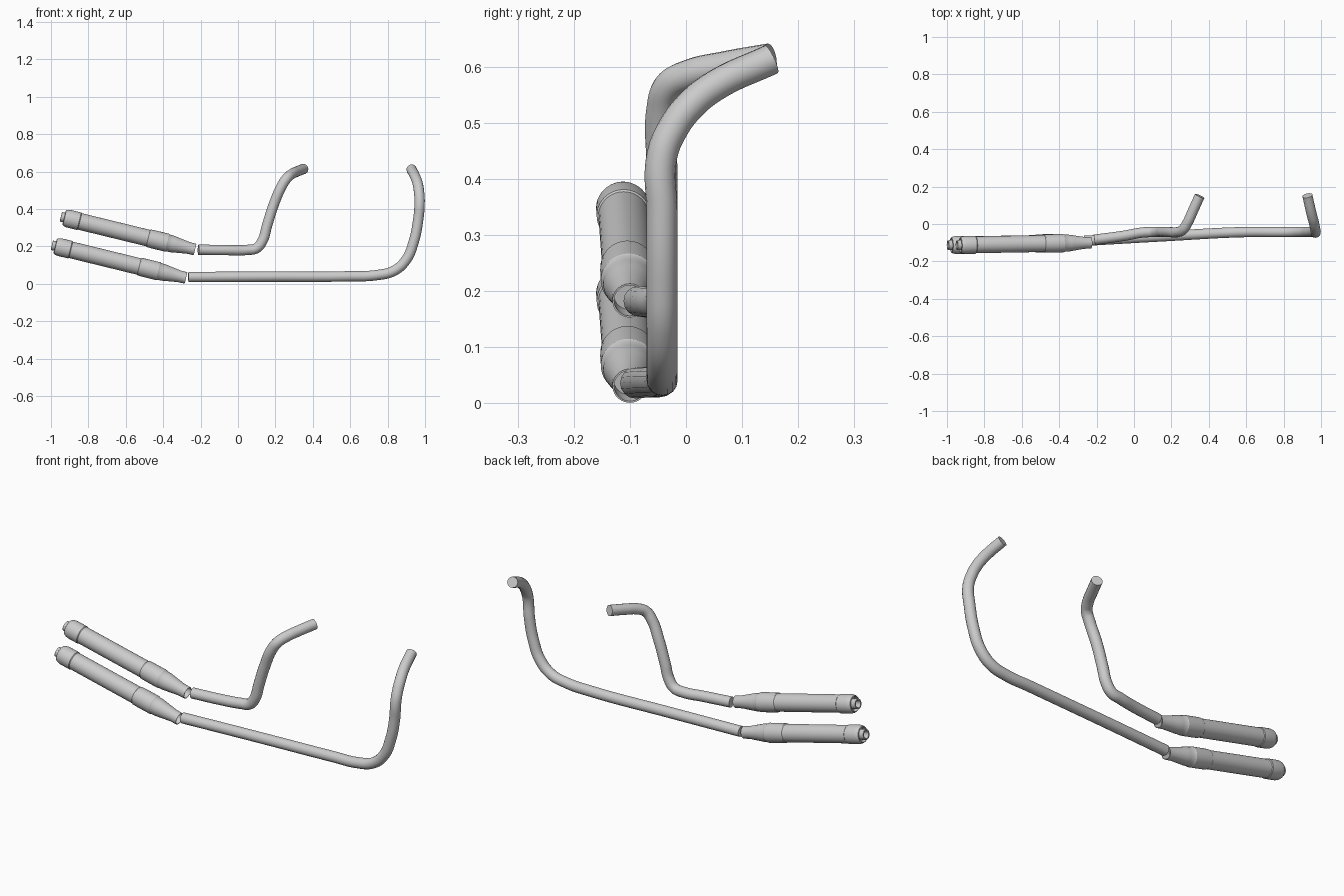
import bpy, bmesh, math
from mathutils import Vector

if "Cube" in bpy.data.objects:
    bpy.data.objects.remove(bpy.data.objects["Cube"])

metal = bpy.data.materials.new("light_grey_metal")
metal.use_nodes = True
colour = (0.6, 0.6, 0.6, 1)
metal.diffuse_color = colour
metal.node_tree.nodes["Principled BSDF"].inputs["Base Color"].default_value = colour


def finish(obj, angle=30):
    bpy.ops.object.select_all(action='DESELECT')
    bpy.context.view_layer.objects.active = obj
    obj.select_set(True)
    if obj.type == 'CURVE':
        bpy.ops.object.convert(target='MESH')
        obj = bpy.context.object
    obj.data.materials.clear()
    obj.data.materials.append(metal)
    bpy.ops.object.shade_smooth_by_angle(angle=math.radians(angle))


def muffler(name, tip, inlet, profile):
    # Lathe the profile around the line from outlet tip to inlet
    tip, inlet = Vector(tip), Vector(inlet)
    bm = bmesh.new()
    verts = [bm.verts.new((r, 0, t)) for t, r in profile]
    edges = [bm.edges.new(pair) for pair in zip(verts, verts[1:])]
    bmesh.ops.spin(bm, geom=verts + edges, cent=(0, 0, 0), axis=(0, 0, 1),
                   angle=math.tau, steps=40, use_merge=True)
    bmesh.ops.remove_doubles(bm, verts=bm.verts, dist=0.0002)
    bmesh.ops.recalc_face_normals(bm, faces=bm.faces)
    mesh = bpy.data.meshes.new(name)
    bm.to_mesh(mesh)
    bm.free()
    obj = bpy.data.objects.new(name, mesh)
    bpy.context.collection.objects.link(obj)
    obj.location = tip
    obj.rotation_mode = 'QUATERNION'
    obj.rotation_quaternion = (inlet - tip).to_track_quat('Z', 'Y')
    finish(obj)


def pipe(name, points, radius):
    # Capped round tube along a smooth path
    curve = bpy.data.curves.new(name, 'CURVE')
    curve.dimensions = '3D'
    curve.bevel_depth = radius
    curve.bevel_resolution = 6
    curve.resolution_u = 10
    curve.use_fill_caps = True
    spline = curve.splines.new('BEZIER')
    spline.bezier_points.add(len(points) - 1)
    for bp, co in zip(spline.bezier_points, points):
        bp.co = co
        bp.handle_left_type = bp.handle_right_type = 'AUTO'
    obj = bpy.data.objects.new(name, curve)
    bpy.context.collection.objects.link(obj)
    finish(obj, 40)


# Distance from outlet, radius: hollow outlet, recessed cap, body, band, cone, hollow inlet
profile = [(.08, 0), (.08, .019), (0, .019), (0, .026), (.04, .026), (.04, .036),
           (.018, .037), (.02, .041), (.028, .045), (.042, .048), (.1, .048),
           (.104, .045), (.48, .045), (.484, .048), (.51, .049), (.585, .049),
           (.59, .046), (.615, .045), (.64, .041), (.7, .032), (.738, .031),
           (.738, .028), (.69, .028), (.69, 0)]
muffler("upper_muffler", (-.947, -.113, .358), (-.23, -.1, .183), profile)
muffler("lower_muffler", (-.995, -.113, .206), (-.278, -.1, .031), profile)

pipe("upper_header_pipe", [
    (-.212, -.084, .182), (-.06, -.064, .18), (.05, -.045, .181), (.098, -.043, .19),
    (.13, -.043, .228), (.155, -.043, .31), (.19, -.043, .42), (.235, -.043, .525),
    (.262, -.03, .565), (.285, .005, .585), (.315, .07, .6), (.351, .15, .614)], .0275)
pipe("lower_header_pipe", [
    (-.265, -.09, .036), (.15, -.066, .038), (.6, -.043, .04), (.74, -.043, .046),
    (.835, -.043, .07), (.9, -.043, .13), (.938, -.043, .22), (.963, -.043, .34),
    (.971, -.043, .44), (.968, -.023, .49), (.962, .007, .53), (.95, .052, .566),
    (.927, .152, .613)], .0275)
